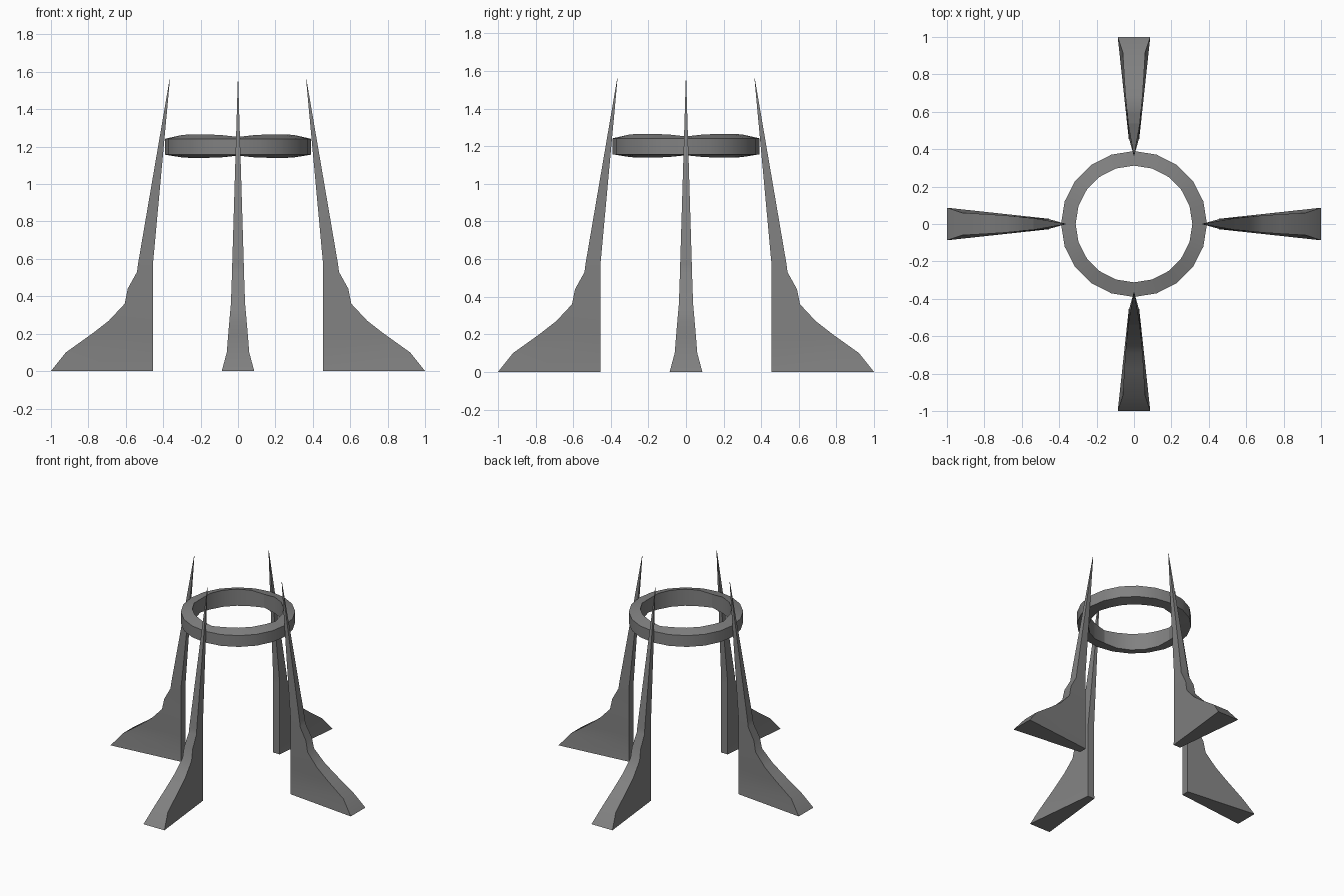
import bpy, bmesh
from math import cos, sin, pi, radians

if "Cube" in bpy.data.objects:
    bpy.data.objects.remove(bpy.data.objects["Cube"])

# Fin levels: z, outer radius, inner radius, outer half width, inner half width
FIN = [
    (0.00, 1.000, 0.455, 0.087, 0.028),
    (0.10, 0.920, 0.455, 0.060, 0.027),
    (0.20, 0.780, 0.455, 0.052, 0.026),
    (0.27, 0.690, 0.455, 0.046, 0.026),
    (0.36, 0.606, 0.455, 0.038, 0.026),
    (0.44, 0.590, 0.455, 0.035, 0.026),
    (0.53, 0.540, 0.455, 0.032, 0.026),
    (0.57, 0.535, 0.455, 0.031, 0.026),
    (1.56, 0.366, 0.364, 0.001, 0.001),
]

# Ring stations over a quarter turn: inner bottom z, inner top z
RING = [(1.152, 1.252), (1.142, 1.263), (1.14, 1.265),
        (1.14, 1.265), (1.142, 1.263), (1.152, 1.252)]

dark = bpy.data.materials.new("dark_grey")
dark.diffuse_color = (0.22, 0.22, 0.22, 1)
dark.use_nodes = True
dark.node_tree.nodes["Principled BSDF"].inputs["Base Color"].default_value = dark.diffuse_color


def loft(name, sections):
    """Join four-point sections into a closed solid."""
    bm = bmesh.new()
    rows = [[bm.verts.new(p) for p in s] for s in sections]
    for a, b in zip(rows, rows[1:]):
        for i in range(4):
            j = (i + 1) % 4
            bm.faces.new((a[i], a[j], b[j], b[i]))
    bm.faces.new(rows[0][::-1])
    bm.faces.new(rows[-1])
    bmesh.ops.recalc_face_normals(bm, faces=bm.faces)
    mesh = bpy.data.meshes.new(name)
    bm.to_mesh(mesh)
    bm.free()
    mesh.materials.append(dark)
    obj = bpy.data.objects.new(name, mesh)
    bpy.context.collection.objects.link(obj)
    obj.select_set(True)
    bpy.context.view_layer.objects.active = obj
    return obj


def fin_section(z, ro, ri, wo, wi):
    return [(ri, -wi, z), (ro, -wo, z), (ro, wo, z), (ri, wi, z)]


def ring_section(step, low, high):
    a = step * pi / 10
    profile = [(0.312, low), (0.39, 1.157), (0.39, 1.242), (0.312, high)]
    return [(r * cos(a), r * sin(a), z) for r, z in profile]


# Four fins and four ring segments, repeated around the vertical axis
for k, side in enumerate(("right", "back", "left", "front")):
    fin = loft(side + "_fin", [fin_section(*level) for level in FIN])
    segment = loft("ring_segment_" + str(k + 1),
                   [ring_section(i, *s) for i, s in enumerate(RING)])
    fin.rotation_euler.z = segment.rotation_euler.z = k * pi / 2

# Soft shading along the curves, crisp corners
bpy.ops.object.shade_smooth_by_angle(angle=radians(40))
